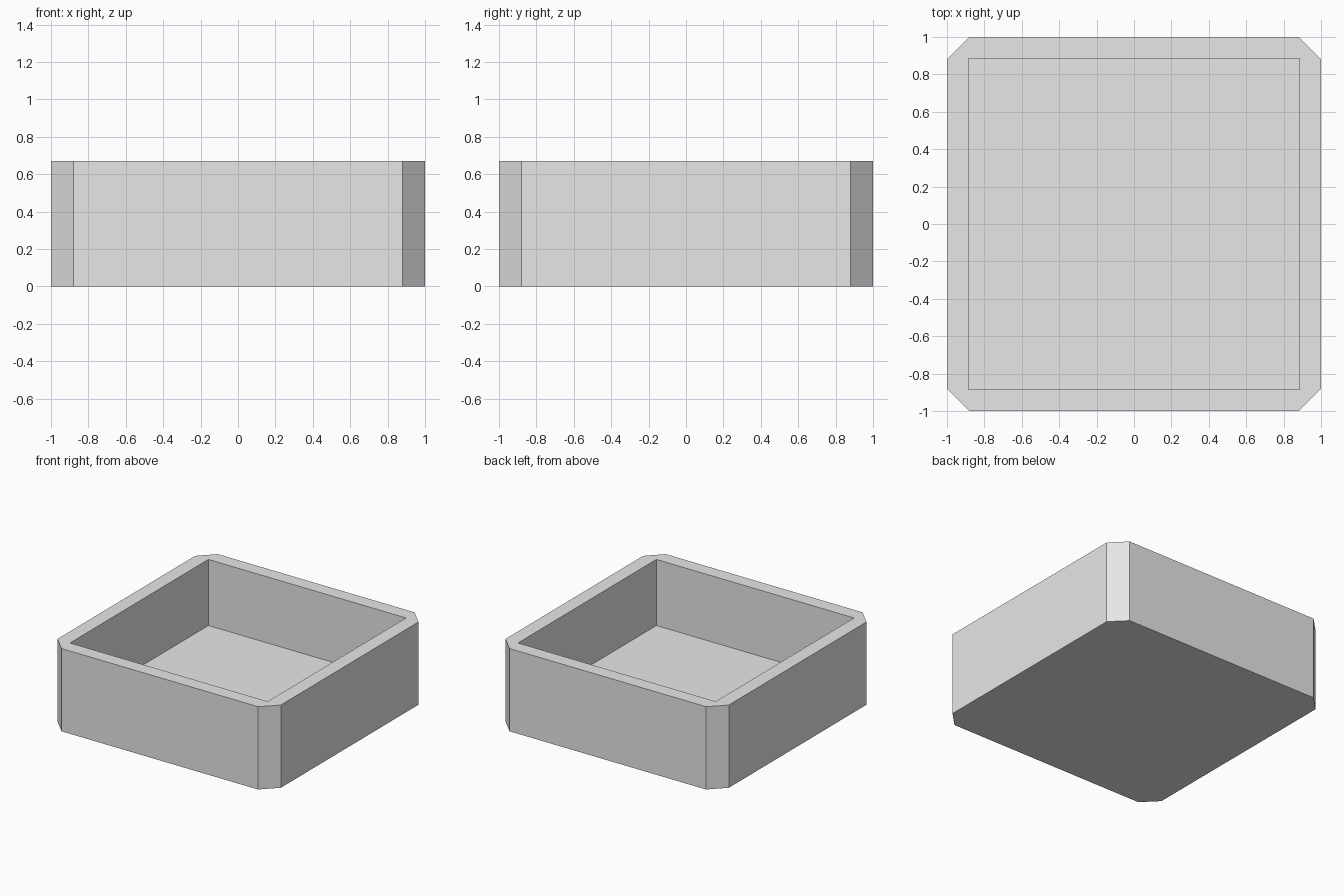
import bpy
import bmesh

# Remove the default cube
cube = bpy.data.objects.get("Cube")
if cube:
    bpy.data.objects.remove(cube, do_unlink=True)

HALF, HEIGHT = 1.0, 0.67
CHAMFER_START = 0.88   # where the straight sides end
INNER, FLOOR = 0.885, 0.135

# Plain grey material
grey = bpy.data.materials.new("light_grey")
grey.use_nodes = True
colour = (0.8, 0.8, 0.8, 1.0)
grey.diffuse_color = colour
grey.node_tree.nodes["Principled BSDF"].inputs["Base Color"].default_value = colour

bm = bmesh.new()

# Outer block: a square with chamfered corners, extruded upward
corners = []
for sx, sy in ((1, 1), (-1, 1), (-1, -1), (1, -1)):
    pair = [(sx * HALF, sy * CHAMFER_START), (sx * CHAMFER_START, sy * HALF)]
    corners += pair if sx * sy > 0 else pair[::-1]
base = [bm.verts.new((x, y, 0)) for x, y in corners]
rim = [bm.verts.new((x, y, HEIGHT)) for x, y in corners]
bm.faces.new(base[::-1])
count = len(base)
for i in range(count):
    j = (i + 1) % count
    bm.faces.new((base[i], base[j], rim[j], rim[i]))


# Square cavity: walls and floor
def square(z):
    return [bm.verts.new((sx * INNER, sy * INNER, z))
            for sx, sy in ((1, 1), (-1, 1), (-1, -1), (1, -1))]


mouth, floor = square(HEIGHT), square(FLOOR)
bm.faces.new(floor)
for i in range(4):
    j = (i + 1) % 4
    bm.faces.new((mouth[j], mouth[i], floor[i], floor[j]))

    # Flat rim: a corner triangle and a straight strip per side
    a, b, c = rim[2 * i], rim[2 * i + 1], rim[(2 * i + 2) % count]
    bm.faces.new((a, b, mouth[i]))
    bm.faces.new((b, c, mouth[j], mouth[i]))

# Merge the coplanar rim pieces where possible and fix normals
bmesh.ops.recalc_face_normals(bm, faces=bm.faces)

mesh = bpy.data.meshes.new("square_tray")
bm.to_mesh(mesh)
bm.free()
mesh.materials.append(grey)
tray = bpy.data.objects.new("square_tray", mesh)
bpy.context.collection.objects.link(tray)
